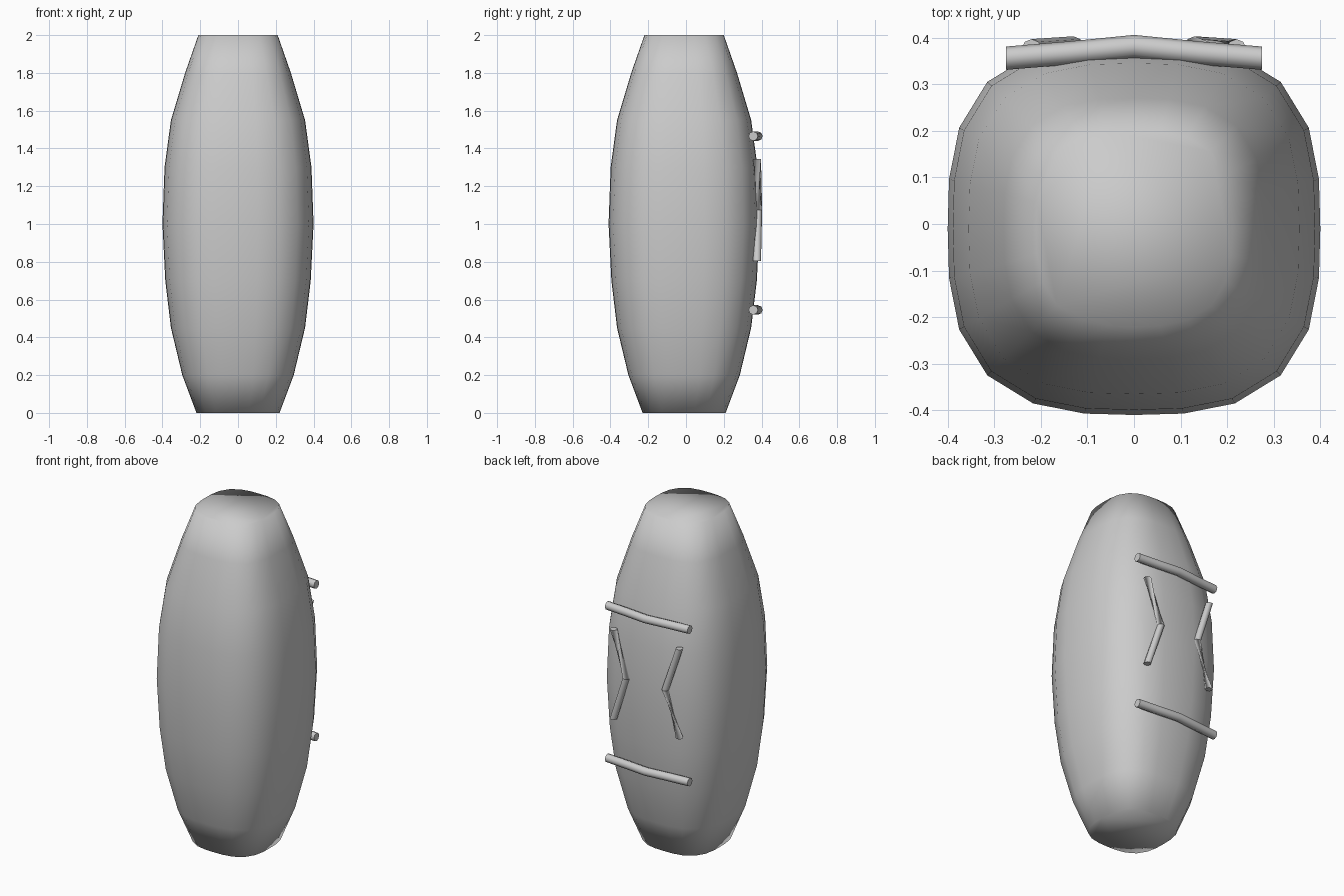
import bpy, bmesh
from math import sin, cos, pi
from mathutils import Vector

if "Cube" in bpy.data.objects:
    bpy.data.objects.remove(bpy.data.objects["Cube"])


def loft(name, rings, smooth=True):
    """Skin a list of equal-length point rings and close both ends."""
    bm = bmesh.new()
    loops = [[bm.verts.new(p) for p in ring] for ring in rings]
    n = len(loops[0])
    for a, b in zip(loops, loops[1:]):
        for i in range(n):
            j = (i + 1) % n
            bm.faces.new((a[i], a[j], b[j], b[i]))
    bm.faces.new(loops[0][::-1])
    bm.faces.new(loops[-1])
    bmesh.ops.recalc_face_normals(bm, faces=bm.faces)
    mesh = bpy.data.meshes.new(name)
    bm.to_mesh(mesh)
    bm.free()
    for p in mesh.polygons:
        p.use_smooth = smooth
    ob = bpy.data.objects.new(name, mesh)
    bpy.context.collection.objects.link(ob)
    return ob


def rounded_square(half, z, cy=-0.01, n=24, power=2.9):
    pts = []
    for i in range(n):
        t = 2 * pi * i / n
        c, s = cos(t), sin(t)
        r = half / (abs(c) ** power + abs(s) ** power) ** (1 / power)
        pts.append((r * c, cy + r * s, z))
    return pts


def circle(centre, u, v, radius, shift=0, n=8):
    return [Vector(centre) + radius * (cos(a) * Vector(u) + sin(a) * Vector(v))
            for a in (2 * pi * (i + shift) / n for i in range(n))]


def sharpen_ends(ob):
    bpy.ops.object.select_all(action='DESELECT')
    ob.select_set(True)
    bpy.context.view_layer.objects.active = ob
    bpy.ops.object.shade_smooth_by_angle(angle=0.9)


# Barrel-shaped body, smooth all over
profile = [(0, .22), (.2, .295), (.45, .355), (.7, .385), (1, .40),
           (1.3, .389), (1.55, .355), (1.8, .28), (2, .21)]
loft("body", [rounded_square(h, z) for z, h in profile])

# Bent handles across the back
for label, z in (("lower", .545), ("upper", 1.465)):
    path = [(-.275, .356), (-.14, .367), (0, .381), (.14, .367), (.275, .356)]
    bar = loft(label + "_back_bar",
               [circle((x, y, z), (0, 1, 0), (0, 0, 1), .025) for x, y in path])
    sharpen_ends(bar)

# Chevron tubes pointing at each other, one half of each twisted
for label, side in (("right", 1), ("left", -1)):
    path = [(.22, .376, .805), (.13, .382, 1.075), (.22, .376, 1.345)]
    shifts = (0, 0, 3) if side > 0 else (3, 0, 0)
    chevron = loft(label + "_back_chevron",
                   [circle((side * x, y, z), (1, 0, 0), (0, 1, 0), .021, s)
                    for (x, y, z), s in zip(path, shifts)])
    sharpen_ends(chevron)
